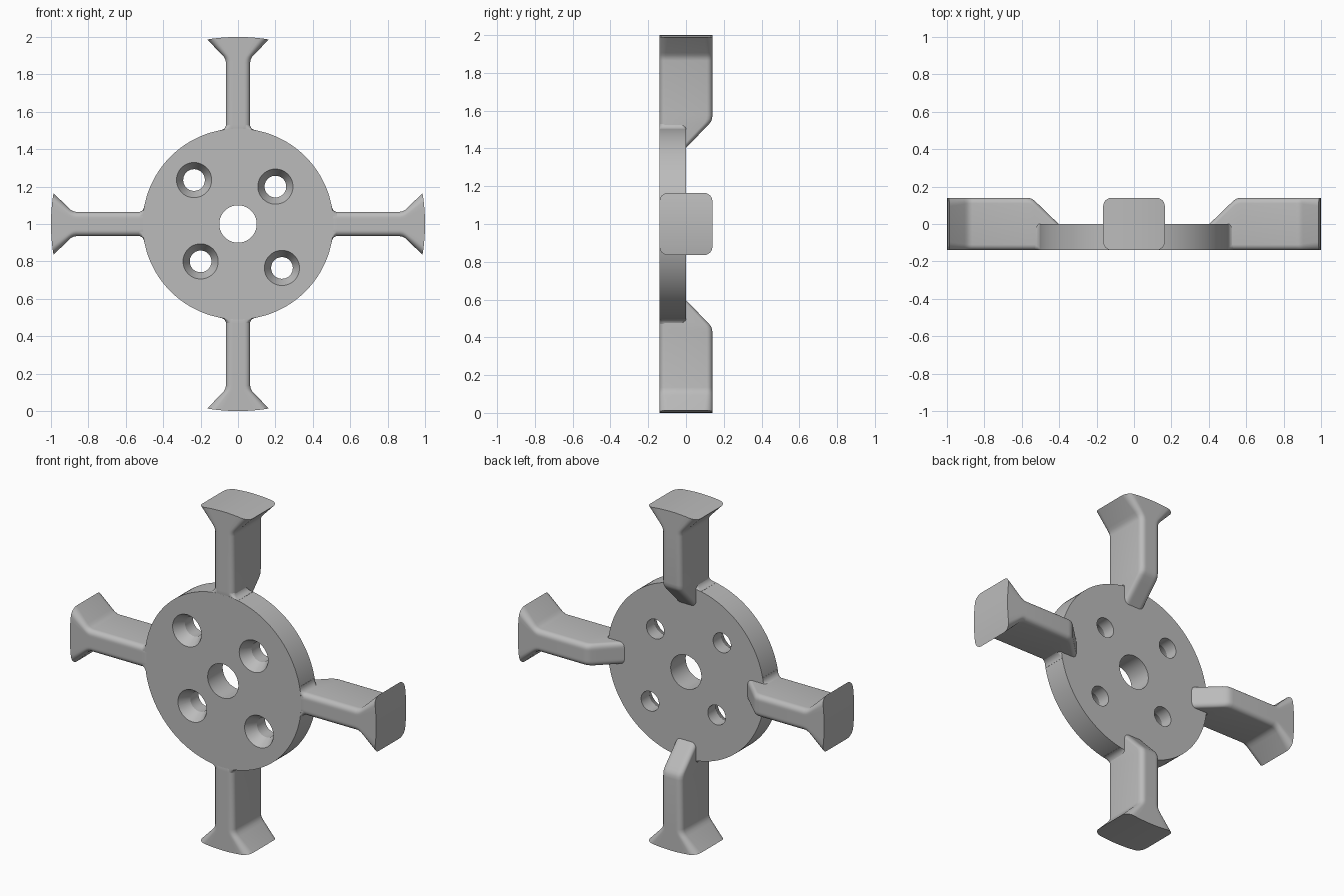
import bpy, bmesh, math
from mathutils import Matrix

if "Cube" in bpy.data.objects:
    bpy.data.objects.remove(bpy.data.objects["Cube"])

grey = bpy.data.materials.new("plain grey")
grey.diffuse_color = (0.5, 0.5, 0.5, 1)
grey.use_nodes = True
grey.node_tree.nodes["Principled BSDF"].inputs["Base Color"].default_value = grey.diffuse_color
CENTRE = Matrix.Translation((0, 0, 1))


def make_object(name, bm, matrix=CENTRE):
    bmesh.ops.recalc_face_normals(bm, faces=bm.faces)
    mesh = bpy.data.meshes.new(name)
    bm.to_mesh(mesh)
    bm.free()
    mesh.materials.append(grey)
    obj = bpy.data.objects.new(name, mesh)
    bpy.context.collection.objects.link(obj)
    obj.matrix_world = matrix
    return obj


def smooth(obj, angle=32):
    bpy.ops.object.select_all(action='DESELECT')
    obj.select_set(True)
    bpy.context.view_layer.objects.active = obj
    bpy.ops.object.shade_smooth_by_angle(angle=math.radians(angle))


def turned(name, profile, x=0, z=0, segments=64):
    """Solid of revolution about the y axis from (radius, y) rings."""
    bm = bmesh.new()
    rings = [[bm.verts.new((x + r * math.cos(2 * math.pi * i / segments), y,
                            z + r * math.sin(2 * math.pi * i / segments)))
              for i in range(segments)] for r, y in profile]
    for a, b in zip(rings, rings[1:]):
        for i in range(segments):
            j = (i + 1) % segments
            bm.faces.new((a[i], a[j], b[j], b[i]))
    bm.faces.new(rings[0])
    bm.faces.new(rings[-1])
    return make_object(name, bm)


def half_section(hw, y0, y1, rad, steps=6, flats=8):
    """Matching (v, low y, high y) samples across a rounded rectangle."""
    arc = [(-hw + rad * (1 - math.cos(a)), rad * (1 - math.sin(a)))
           for a in (math.pi / 2 * i / steps for i in range(steps + 1))]
    flat = hw - rad
    mid = [(-flat + 2 * flat * i / flats, 0) for i in range(1, flats)]
    samples = arc + mid + [(-v, d) for v, d in reversed(arc)]
    return [(v, y0 + d, y1 - d) for v, d in samples]


def loft(name, stations, matrix, round_end=False):
    """Skin rounded rectangles along x; the last may follow the unit circle."""
    bm = bmesh.new()
    rows = []
    for k, (u, hw, y0, y1, rad) in enumerate(stations):
        low, high = [], []
        for v, a, b in half_section(hw, y0, y1, rad):
            last = round_end and k == len(stations) - 1
            r = math.sqrt(1 - v * v) if last else u
            low.append(bm.verts.new((r, a, v)))
            high.append(bm.verts.new((r, b, v)))
        rows.append((low, high))
    for (l0, h0), (l1, h1) in zip(rows, rows[1:]):
        ring0, ring1 = l0 + h0[::-1], l1 + h1[::-1]
        n = len(ring0)
        for i in range(n):
            j = (i + 1) % n
            bm.faces.new((ring0[i], ring0[j], ring1[j], ring1[i]))
    for low, high in (rows[0], rows[-1]):
        for i in range(len(low) - 1):
            bm.faces.new((low[i], low[i + 1], high[i + 1], high[i]))
    bmesh.ops.remove_doubles(bm, verts=bm.verts, dist=1e-5)
    obj = make_object(name, bm, matrix)
    smooth(obj)
    return obj


# Hub disc with a centre bore and four countersunk bolt holes
hub = turned("hub_disc", [(0.51, -0.14), (0.51, 0)], segments=128)
cutters = [turned("bore_cutter", [(0.1, -0.2), (0.1, 0.1)])]
for x, z in ((-0.235, 0.235), (0.2, 0.2), (-0.2, -0.2), (0.235, -0.235)):
    cutters.append(turned("bolt_hole_cutter",
                          [(0.094, -0.16), (0.094, -0.14), (0.058, -0.075),
                           (0.058, 0.1)], x, z, 48))
for cutter in cutters:
    cutter.hide_render = True
    cutter.hide_set(True)
    cut = hub.modifiers.new("hole", 'BOOLEAN')
    cut.operation = 'DIFFERENCE'
    cut.solver = 'EXACT'
    cut.object = cutter
bpy.context.view_layer.objects.active = hub
for modifier in list(hub.modifiers):
    bpy.ops.object.modifier_apply(modifier=modifier.name)
for cutter in cutters:
    bpy.data.objects.remove(cutter)
smooth(hub, 25)

# Spoke: sloped root behind the disc, straight shank, flared foot
F, B = -0.14, 0.14
spoke = [(0.38, 0.065, -0.10, -0.022, 0.028), (0.50, 0.065, F, 0.094, 0.03),
         (0.53, 0.065, F, 0.123, 0.03), (0.542, 0.065, F, 0.132, 0.03),
         (0.556, 0.065, F, 0.138, 0.03), (0.575, 0.065, F, B, 0.03),
         (0.865, 0.065, F, B, 0.03), (0.88, 0.068, F, B, 0.03),
         (0.893, 0.075, F, B, 0.031), (0.906, 0.086, F, B, 0.033),
         (0.986, 0.165, F, B, 0.045)]
# Small fillet blending each shank into the disc rim
fillet = [(0.47, 0.105, -0.13, -0.01, 0.004)]
for i in range(6):
    a = math.pi / 2 * i / 5
    fillet.append((0.535 - 0.034 * math.cos(a), 0.099 - 0.036 * math.sin(a),
                   -0.1395, -0.0005, 0.004 + 0.026 * i / 5))

for i, side in enumerate(("right", "bottom", "left", "top")):
    turn = CENTRE @ Matrix.Rotation(math.pi / 2 * i, 4, 'Y')
    loft("spoke_" + side, spoke, turn, round_end=True)
    loft("rim_fillet_" + side, fillet, turn)
